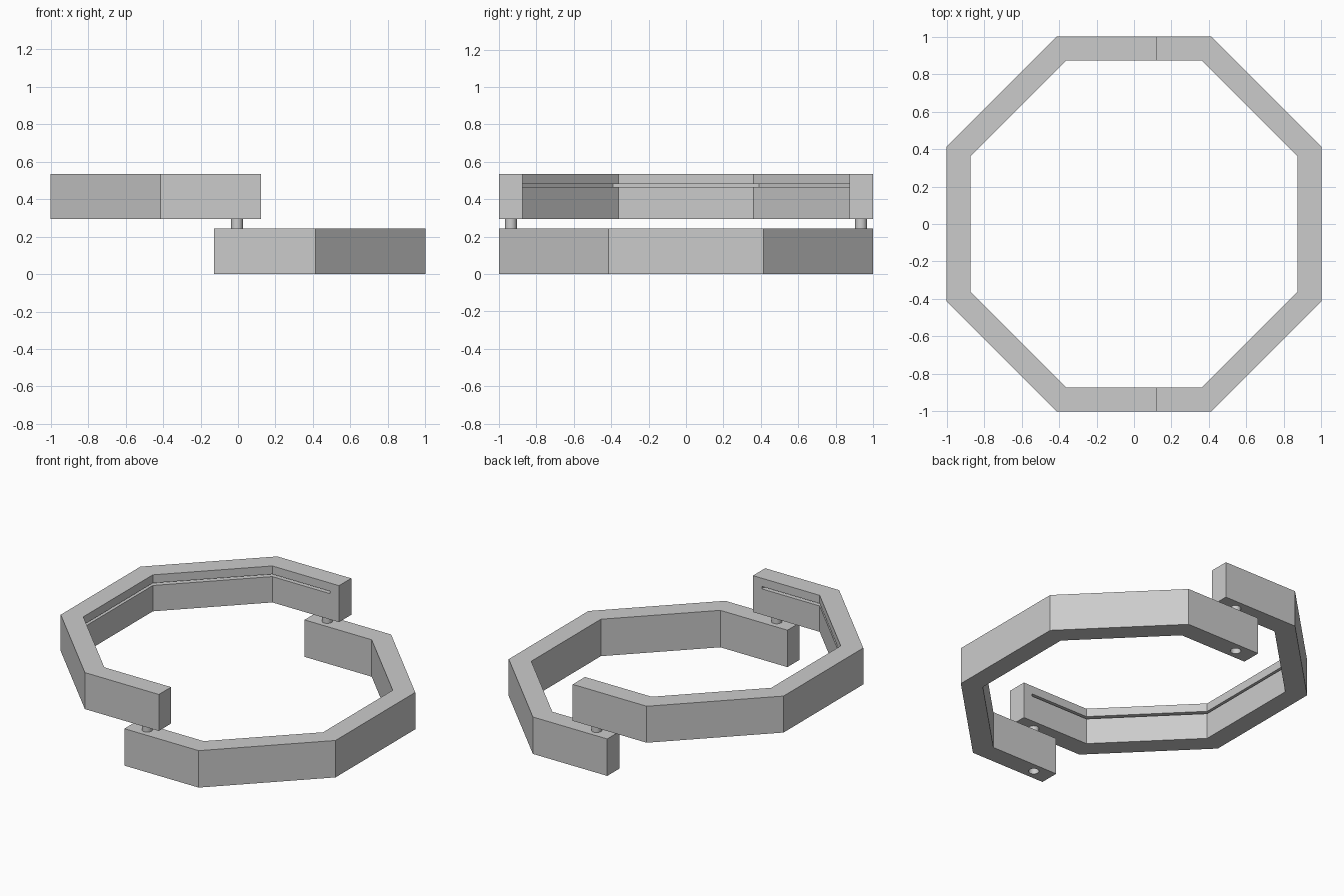
import bpy, bmesh, math

if "Cube" in bpy.data.objects:
    bpy.data.objects.remove(bpy.data.objects["Cube"])

T = math.tan(math.pi / 8)      # half side of an octagon with apothem 1


def half_ring(name, side, inner, outer, end, z0, z1):
    """Half octagonal band, open towards -x (side=1) or +x (side=-1)."""
    def path(r):
        return [(-end, -r), (T * r, -r), (r, -T * r),
                (r, T * r), (T * r, r), (-end, r)]
    outline = path(outer) + path(inner)[::-1]
    bm = bmesh.new()
    face = bm.faces.new([bm.verts.new((side * x, y, z0)) for x, y in outline])
    ext = bmesh.ops.extrude_face_region(bm, geom=[face], use_keep_orig=True)
    top = [v for v in ext["geom"] if isinstance(v, bmesh.types.BMVert)]
    bmesh.ops.translate(bm, verts=top, vec=(0, 0, z1 - z0))
    bmesh.ops.recalc_face_normals(bm, faces=bm.faces)
    mesh = bpy.data.meshes.new(name)
    bm.to_mesh(mesh)
    bm.free()
    obj = bpy.data.objects.new(name, mesh)
    bpy.context.collection.objects.link(obj)
    return obj


def pin(name, y, z0, z1):
    bpy.ops.mesh.primitive_cylinder_add(vertices=16, radius=0.032, depth=z1 - z0,
                                        location=(-0.005, y, (z0 + z1) / 2))
    obj = bpy.context.object
    obj.name = name
    bpy.ops.object.shade_smooth_by_angle()
    return obj


def cut(target, cutter):
    mod = target.modifiers.new("cut", 'BOOLEAN')
    mod.operation = 'DIFFERENCE'
    mod.solver = 'EXACT'
    mod.object = cutter
    bpy.context.view_layer.objects.active = target
    bpy.ops.object.modifier_apply(modifier=mod.name)
    bpy.data.objects.remove(cutter)


# two overlapping halves of the bracelet
lower = half_ring("lower_half", 1, 0.873, 1.0, 0.127, 0.0, 0.243)
upper = half_ring("upper_half", -1, 0.873, 1.0, 0.124, 0.295, 0.535)

# thin groove along the inner face of the upper half
cut(upper, half_ring("groove_cutter", -1, 0.84, 0.945, 0.06, 0.465, 0.481))

# connecting pins and matching sockets in the underside
for label, y in (("front", -0.936), ("back", 0.936)):
    cut(lower, pin("socket_cutter", y, -0.1, 0.2))
    pin(label + "_pin", y, 0.235, 0.3)
